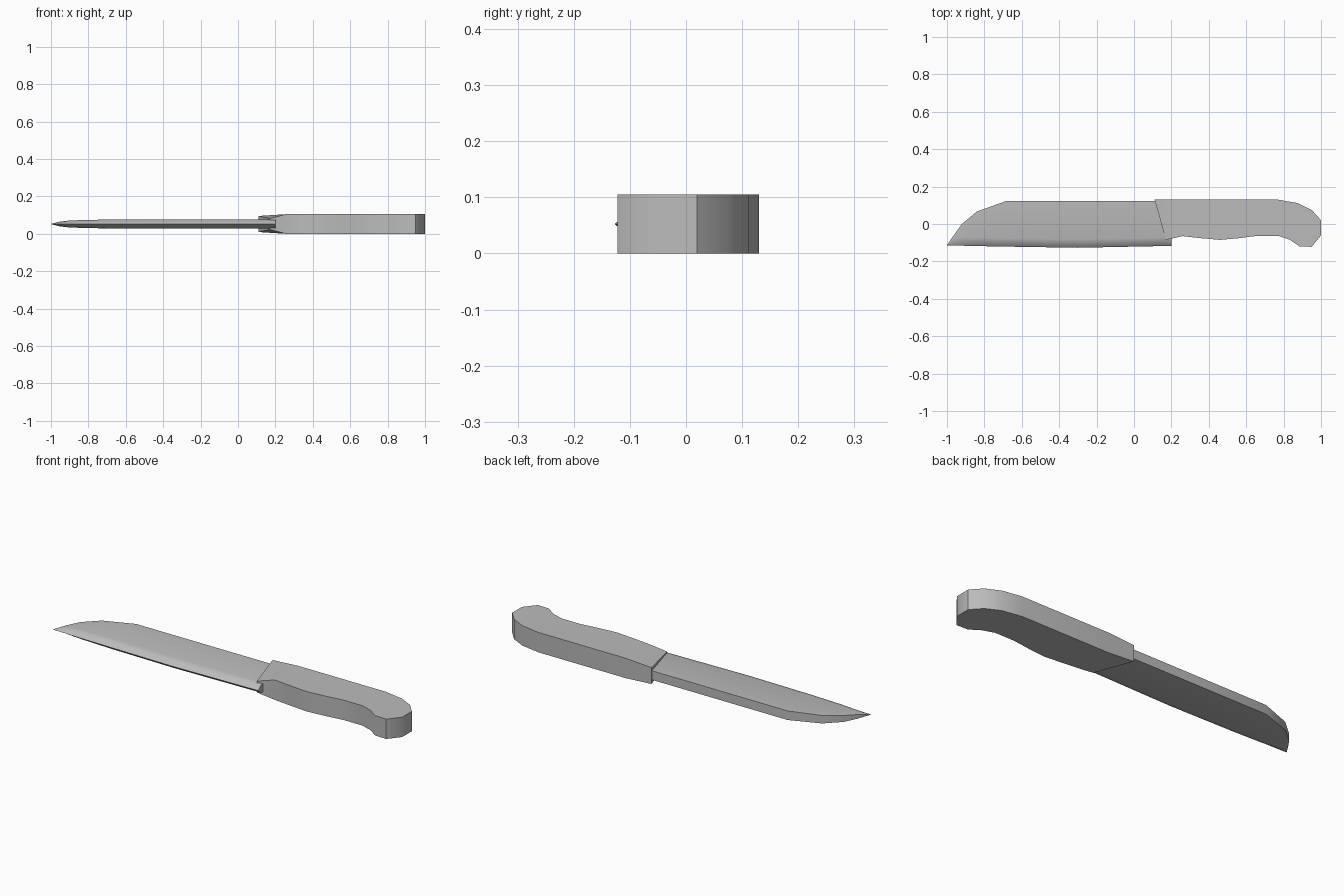
import bpy, bmesh, math

cube = bpy.data.objects.get("Cube")
if cube:
    bpy.data.objects.remove(cube, do_unlink=True)

MID = 0.0525   # height of the plane of symmetry

grey = bpy.data.materials.new("plain grey")
grey.use_nodes = True
grey.diffuse_color = (0.5, 0.5, 0.5, 1)
grey.node_tree.nodes["Principled BSDF"].inputs["Base Color"].default_value = (0.5, 0.5, 0.5, 1)


def finish(name, bm, angle):
    bmesh.ops.remove_doubles(bm, verts=bm.verts, dist=0.0003)
    bmesh.ops.recalc_face_normals(bm, faces=bm.faces)
    mesh = bpy.data.meshes.new(name)
    bm.to_mesh(mesh)
    bm.free()
    mesh.materials.append(grey)
    mesh.shade_smooth()
    mesh.set_sharp_from_angle(angle=math.radians(angle))
    obj = bpy.data.objects.new(name, mesh)
    bpy.context.collection.objects.link(obj)
    return obj


# Blade: cross-sections (x, spine y, edge y, half thickness) from heel to tip
stations = [(0.2, 0.124, -0.117, 0.024), (-0.3, 0.124, -0.127, 0.024),
            (-0.68, 0.124, -0.121, 0.024), (-0.84, 0.067, -0.118, 0.021),
            (-0.92, 0.0, -0.116, 0.017), (-0.96, -0.055, -0.115, 0.011),
            (-1.0, -0.113, -0.114, 0.0005)]
bm = bmesh.new()
rings = []
for x, spine, edge, h in stations:
    bevel = min(0.045, 0.6 * (spine - edge))
    half = [(spine, h), (edge + bevel, h), (edge + bevel * 0.45, h * 0.75)]
    section = half + [(edge, 0)] + [(y, -z) for y, z in reversed(half)]
    rings.append([bm.verts.new((x, y, MID + z)) for y, z in section])
for a, b in zip(rings, rings[1:]):
    for i in range(len(a)):
        j = (i + 1) % len(a)
        bm.faces.new((a[i], a[j], b[j], b[i]))
bm.faces.new(rings[0])
bm.faces.new(rings[-1])
finish("blade", bm, 40)

# Handle: outline of the full-thickness grip, then a thinner collar in front
grip = [(0.26, 0.13), (0.77, 0.13), (0.875, 0.112), (0.95, 0.075), (1.0, 0.02),
        (1.0, -0.06), (0.95, -0.122), (0.885, -0.12), (0.83, -0.083), (0.77, -0.063),
        (0.66, -0.063), (0.56, -0.076), (0.46, -0.085), (0.36, -0.076), (0.26, -0.065)]
collar = [(0.17, -0.085, 0.03), (0.11, 0.13, 0.043)]
outline = [(x, y, MID) for x, y in grip] + collar
bm = bmesh.new()
top = [bm.verts.new((x, y, MID + h)) for x, y, h in outline]
low = [bm.verts.new((x, y, MID - h)) for x, y, h in outline]
n = len(grip)
for side in (top, low):
    bm.faces.new(side[:n])
    bm.faces.new([side[n - 1], side[n], side[n + 1], side[0]])
for i in range(len(top)):
    j = (i + 1) % len(top)
    bm.faces.new((top[i], top[j], low[j], low[i]))
finish("handle", bm, 42)
